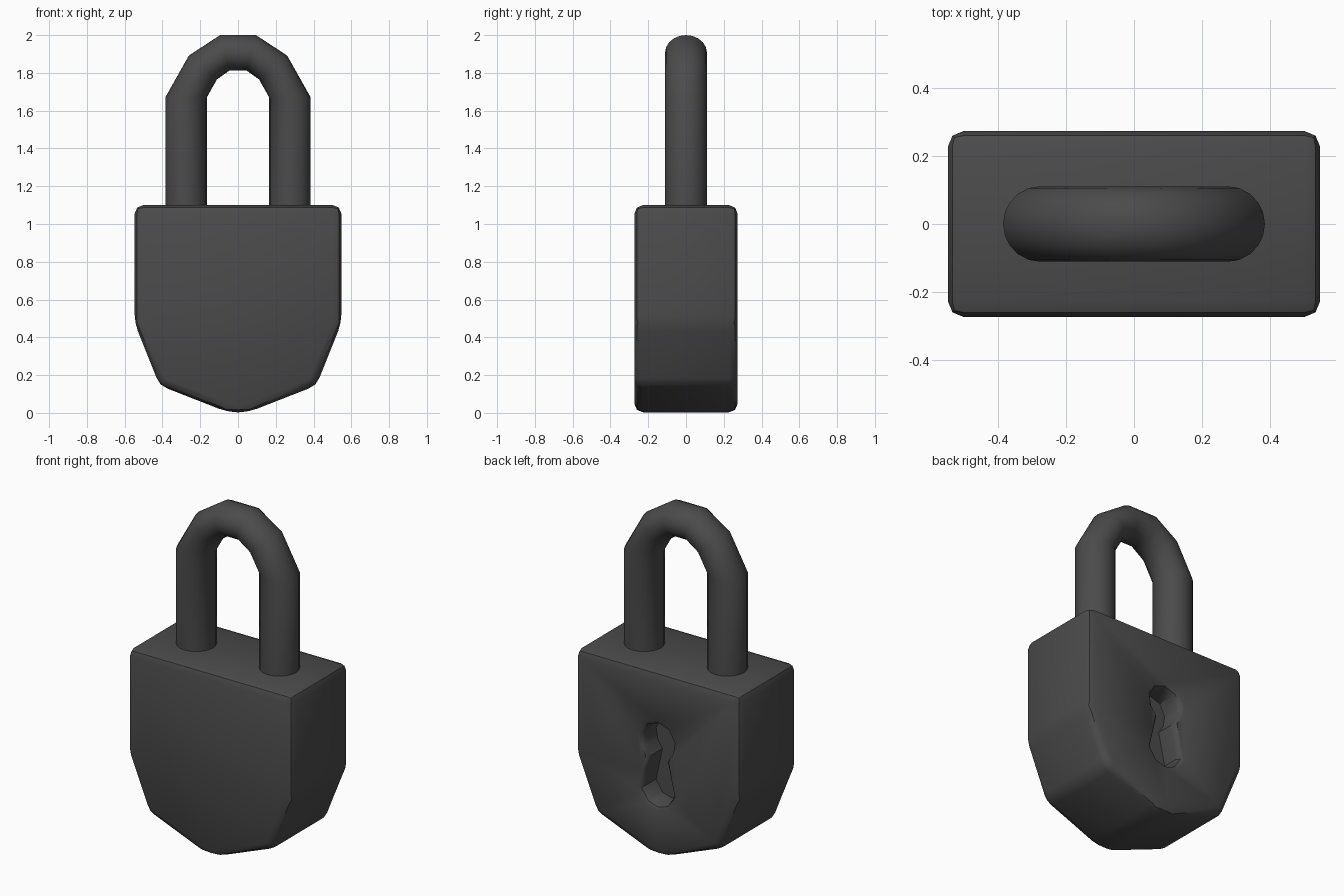
import bpy, bmesh, math

if "Cube" in bpy.data.objects:
    bpy.data.objects.remove(bpy.data.objects["Cube"])

dark = bpy.data.materials.new("dark_metal")
dark.diffuse_color = (0.07, 0.07, 0.07, 1)
dark.use_nodes = True
dark.node_tree.nodes["Principled BSDF"].inputs["Base Color"].default_value = dark.diffuse_color


def loft(name, rings):
    """Skin a list of equal-length vertex rings and cap both ends."""
    bm = bmesh.new()
    loops = [[bm.verts.new(p) for p in ring] for ring in rings]
    for a, b in zip(loops, loops[1:]):
        for i in range(len(a)):
            j = (i + 1) % len(a)
            bm.faces.new((a[i], a[j], b[j], b[i]))
    bm.faces.new(loops[0])
    bm.faces.new(loops[-1])
    bmesh.ops.recalc_face_normals(bm, faces=bm.faces)
    mesh = bpy.data.meshes.new(name)
    bm.to_mesh(mesh)
    bm.free()
    obj = bpy.data.objects.new(name, mesh)
    bpy.context.collection.objects.link(obj)
    return obj


def smooth(obj, angle):
    obj.data.materials.clear()
    obj.data.materials.append(dark)
    bpy.ops.object.select_all(action='DESELECT')
    obj.select_set(True)
    bpy.context.view_layer.objects.active = obj
    bpy.ops.object.shade_smooth_by_angle(angle=math.radians(angle))


def mirrored(half):
    """Close a right-hand half outline (top to bottom) across x = 0."""
    return half + [(-x, z) for x, z in reversed(half) if x > 0]


# Body: shield-shaped block with rounded edges
outline = mirrored([(0.547, 1.1), (0.547, 0.475), (0.415, 0.145),
                    (0.06, 0.006), (0, 0.003)])
body = loft("lock_body", [[(x, y, z) for x, z in outline] for y in (-0.273, 0.273)])
bev = body.modifiers.new("rounded_edges", 'BEVEL')
bev.width = 0.045
bev.segments = 2
bev.limit_method = 'ANGLE'
bev.angle_limit = math.radians(15)

# Keyhole cutter: flared at the rim, recessed into the back
keyhole = mirrored([(0, 0.785), (0.065, 0.762), (0.1, 0.695), (0.09, 0.63), (0.058, 0.58),
                    (0.075, 0.5), (0.1, 0.385), (0.06, 0.32), (0, 0.3)])
rings = []
for y, grow in ((0.14, 0), (0.235, 0), (0.262, 0.01), (0.273, 0.03), (0.32, 0.03)):
    rings.append([(x * (1 + grow / 0.1), y, 0.54 + (z - 0.54) * (1 + grow / 0.25))
                  for x, z in keyhole])
cutter = loft("keyhole_cutter", rings)
cutter.hide_render = True
cut = body.modifiers.new("keyhole", 'BOOLEAN')
cut.operation = 'DIFFERENCE'
cut.solver = 'EXACT'
cut.object = cutter

# Bake the body so that the smoothing sees the final edges
graph = bpy.context.evaluated_depsgraph_get()
final = bpy.data.meshes.new_from_object(body.evaluated_get(graph))
body.modifiers.clear()
body.data = final
bpy.data.objects.remove(cutter)
smooth(body, 40)

# Shackle: round bar swept through paired outer and inner points
right = [((0.385, 1.05), (0.165, 1.05)), ((0.385, 1.67), (0.165, 1.67)),
         ((0.26, 1.892), (0.112, 1.765)), ((0.095, 2.0), (0.045, 1.813))]
stations = right + [((-o[0], o[1]), (-i[0], i[1])) for o, i in reversed(right)]
SIDES = 20
rings = []
for (ox, oz), (ix, iz) in stations:
    ring = []
    for k in range(SIDES):
        a = 2 * math.pi * k / SIDES
        t = (1 + math.cos(a)) / 2
        ring.append((ix + (ox - ix) * t, 0.111 * math.sin(a), iz + (oz - iz) * t))
    rings.append(ring)
shackle = loft("shackle", rings)
smooth(shackle, 60)
